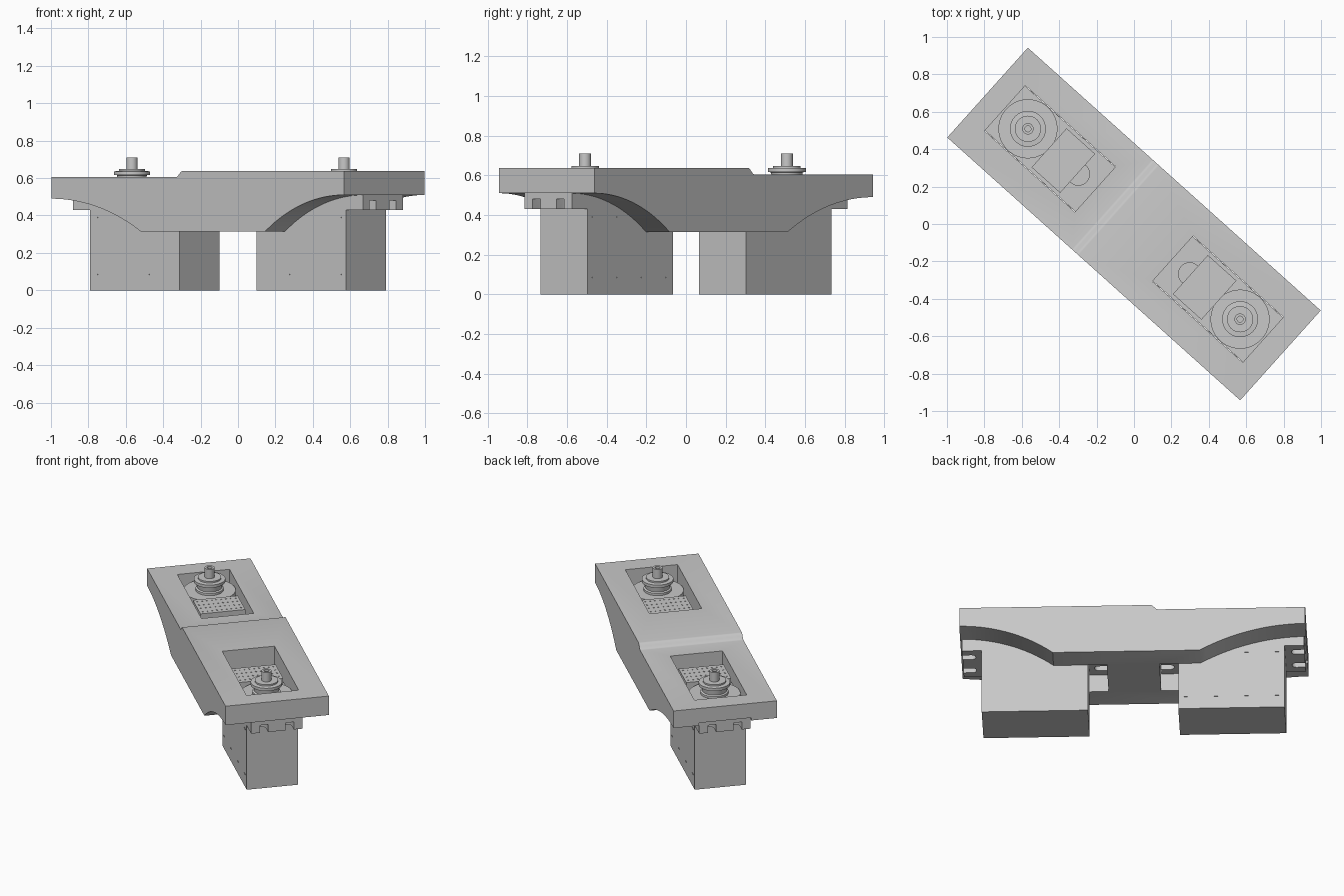
import bpy, bmesh, math
from mathutils import Matrix, Vector

if "Cube" in bpy.data.objects:
    bpy.data.objects.remove(bpy.data.objects["Cube"])

grey = bpy.data.materials.new("light_grey")
grey.use_nodes = True
colour = (0.58, 0.58, 0.58, 1)
grey.diffuse_color = colour
grey.node_tree.nodes["Principled BSDF"].inputs["Base Color"].default_value = colour

TURN = Matrix.Rotation(math.radians(-41.9), 4, "Z")
HALF_LEN, HALF_WID = 1.052, 0.3225
parts = []


def make(name, bm):
    bmesh.ops.recalc_face_normals(bm, faces=bm.faces)
    mesh = bpy.data.meshes.new(name)
    bm.to_mesh(mesh)
    bm.free()
    mesh.materials.append(grey)
    ob = bpy.data.objects.new(name, mesh)
    bpy.context.collection.objects.link(ob)
    return ob


def add_box(bm, x0, x1, y0, y1, z0, z1):
    m = Matrix.Translation(((x0 + x1) / 2, (y0 + y1) / 2, (z0 + z1) / 2))
    m = m @ Matrix.Diagonal((abs(x1 - x0), y1 - y0, z1 - z0, 1))
    bmesh.ops.create_cube(bm, size=1, matrix=m)


def box(name, *bounds):
    bm = bmesh.new()
    add_box(bm, *bounds)
    return make(name, bm)


def cylinder(name, x, y, r, z0, z1, sides=40):
    bm = bmesh.new()
    bmesh.ops.create_cone(bm, cap_ends=True, segments=sides, radius1=r, radius2=r,
                          depth=z1 - z0, matrix=Matrix.Translation((x, y, (z0 + z1) / 2)))
    return make(name, bm)


def cut(target, cutter):
    cutter.hide_render = True
    mod = target.modifiers.new("cut", "BOOLEAN")
    mod.operation, mod.solver, mod.object = "DIFFERENCE", "EXACT", cutter
    bpy.context.view_layer.objects.active = target
    bpy.ops.object.modifier_apply(modifier=mod.name)
    bpy.data.objects.remove(cutter)


def lathe(name, x, profile):
    bm = bmesh.new()
    verts = [bm.verts.new((r, 0, z)) for r, z in profile]
    edges = [bm.edges.new(p) for p in zip(verts, verts[1:])]
    bmesh.ops.spin(bm, geom=verts + edges, cent=(0, 0, 0), axis=(0, 0, 1),
                   angle=math.tau, steps=40)
    bmesh.ops.remove_doubles(bm, verts=bm.verts, dist=0.0001)
    bmesh.ops.translate(bm, verts=bm.verts, vec=(x, 0, 0))
    return make(name, bm)


def arch(end_z, inner, steps=16):
    # circular underside, level at the beam end and dropping to the flat middle
    span, drop = HALF_LEN - inner, end_z - 0.315
    radius = (span ** 2 + drop ** 2) / (2 * drop)
    pts = []
    for i in range(steps + 1):
        d = span * i / steps
        pts.append((HALF_LEN - d, end_z - radius + math.sqrt(radius ** 2 - d * d)))
    return pts


# Beam: side profile extruded across the width, with a soft step in the top
outline = [(-x, z) for x, z in arch(0.49, 0.41)]
outline += reversed(arch(0.51, 0.484))
outline.append((HALF_LEN, 0.637))
for i in range(9):
    t = i / 8
    outline.append((-0.11 - 0.047 * t, 0.621 + 0.016 * math.cos(math.pi * t)))
outline.append((-HALF_LEN, 0.605))
bm = bmesh.new()
face = bm.faces.new([bm.verts.new((x, -HALF_WID, z)) for x, z in outline])
side = bmesh.ops.extrude_face_region(bm, geom=[face])
bmesh.ops.translate(bm, vec=Vector((0, 2 * HALF_WID, 0)),
                    verts=[g for g in side["geom"] if isinstance(g, bmesh.types.BMVert)])
beam = make("beam", bm)
parts.append(beam)

BOLT = [(0, 0.5), (0.085, 0.5), (0.085, 0.575), (0.075, 0.58), (0.08, 0.615),
        (0.096, 0.617), (0.096, 0.636), (0.07, 0.638), (0.07, 0.648),
        (0.03, 0.648), (0.03, 0.71), (0.016, 0.71), (0.016, 0.68), (0, 0.68)]

for s, tag in ((-1, "right"), (1, "left")):
    # openings through the beam
    cut(beam, box("recess_cutter", s * 0.16, s * 1.2, -0.163, 0.163, 0.2, 0.508)
        if s < 0 else box("recess_cutter", 0.16, 1.043, -0.163, 0.163, 0.2, 0.508))
    cut(beam, box("pocket_cutter", s * 0.278, s * 0.927, -0.163, 0.163, 0.45, 0.8))

    # Flange with slots open at both ends, and a round hole in its top
    flange = box(tag + "_flange", s * 0.162, s * 1.04, -0.16, 0.16, 0.43, 0.51)
    for v in (-0.08, 0.08):
        for tip, out in ((0.985, 1.1), (0.217, 0.1)):
            cut(flange, cylinder("slot_end", s * tip, v, 0.026, 0.4, 0.48, 24))
            cut(flange, box("slot", s * tip, s * out, v - 0.026, v + 0.026, 0.4, 0.48))
    cut(flange, cylinder("hole", s * 0.4, 0, 0.06, 0.455, 0.6))
    parts.append(flange)

    # Pillar with rows of thin marks
    parts.append(box(tag + "_pillar", s * 0.275, s * 0.921, -0.16, 0.16, 0, 0.44))
    bm = bmesh.new()
    for z in (0.085, 0.39):
        for i in range(4):
            x = s * (0.32 + 0.185 * i)
            for v in (-0.16, 0.16):
                add_box(bm, x - 0.012, x + 0.012, v - 0.002, v + 0.002, z - 0.003, z + 0.003)
    parts.append(make(tag + "_pillar_marks", bm))

    # Inside the pocket: round seat, studded pad and clamping bolt
    parts.append(cylinder(tag + "_seat", s * 0.762, 0, 0.158, 0.5, 0.56, 48))
    parts.append(box(tag + "_pad", s * 0.405, s * 0.61, -0.14, 0.14, 0.505, 0.575))
    bm = bmesh.new()
    for i in range(4):
        for j in range(9):
            x, y = s * (0.435 + 0.048 * i), -0.12 + 0.03 * j
            add_box(bm, x - 0.004, x + 0.004, y - 0.004, y + 0.004, 0.574, 0.578)
    parts.append(make(tag + "_pad_studs", bm))
    parts.append(lathe(tag + "_bolt", s * 0.762, BOLT))

# Turn everything to its diagonal position and smooth the curved faces
bpy.ops.object.select_all(action="DESELECT")
for ob in parts:
    ob.data.transform(TURN)
    ob.select_set(True)
bpy.context.view_layer.objects.active = beam
bpy.ops.object.shade_smooth_by_angle(angle=math.radians(30))
